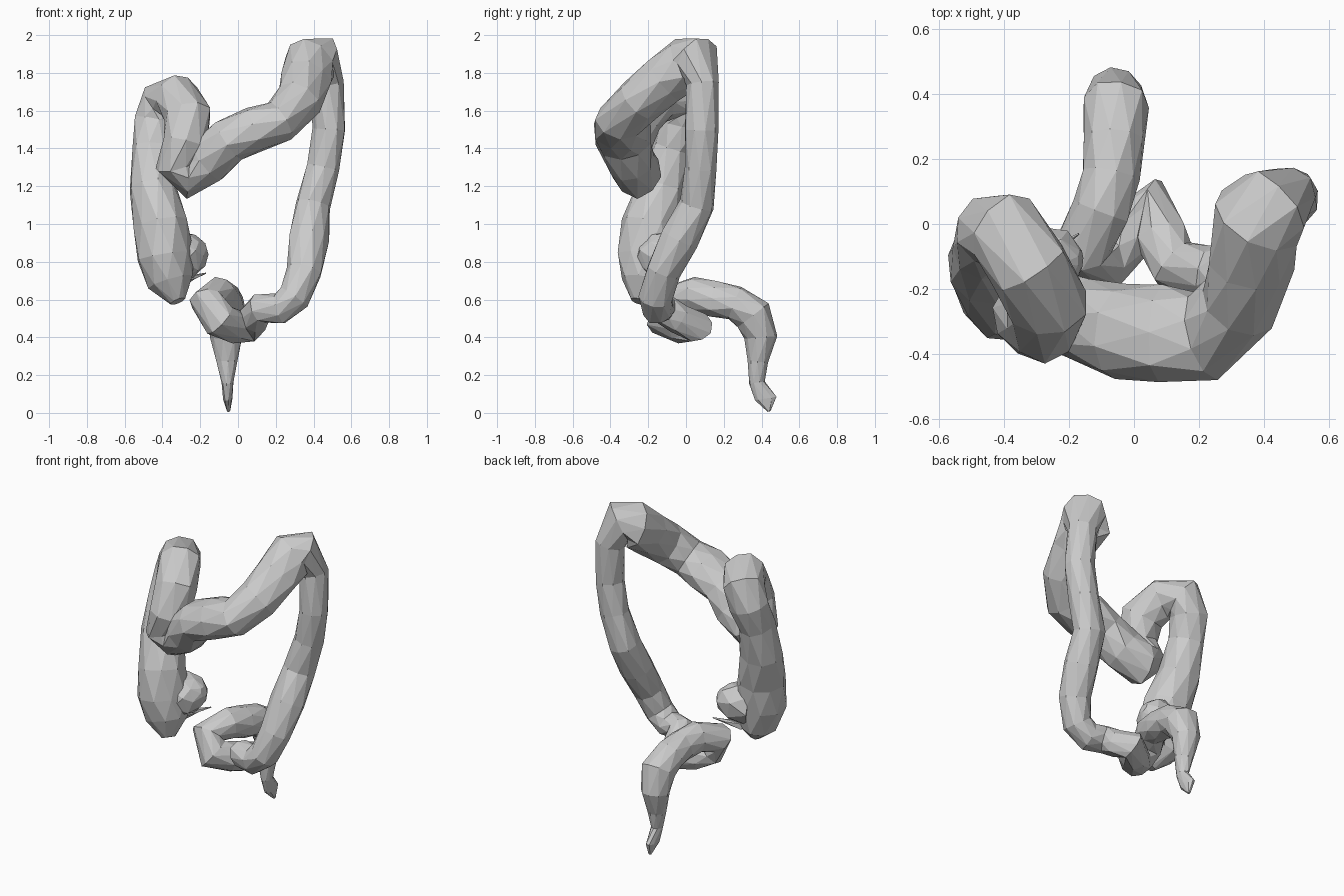
import bpy, bmesh, math, random
from mathutils import Vector, Quaternion

if "Cube" in bpy.data.objects:
    bpy.data.objects.remove(bpy.data.objects["Cube"])

random.seed(4)


def tube(name, stations, sides=9, jitter=0.06):
    """Low-poly tube swept through (x, y, z, radius[, y stretch]) stations."""
    pts = [Vector(s[:3]) for s in stations]
    bm = bmesh.new()
    rings = []
    prev_t = None
    normal = None
    for i, p in enumerate(pts):
        before = (p - pts[i - 1]).normalized() if i else Vector()
        after = (pts[i + 1] - p).normalized() if i < len(pts) - 1 else Vector()
        t = (before + after).normalized()
        if normal is None:
            normal = t.orthogonal().normalized()
        else:
            normal = prev_t.rotation_difference(t) @ normal
            normal = (normal - t * normal.dot(t)).normalized()
        prev_t = t
        stretch = stations[i][4] if len(stations[i]) > 4 else 1
        ring = []
        for k in range(sides):
            ang = 2 * math.pi * (k + 0.5 * (i % 2)) / sides
            r = stations[i][3] * (1.04 + random.uniform(-jitter, jitter))
            off = (Quaternion(t, ang) @ normal) * r
            off.y *= stretch
            ring.append(bm.verts.new(p + off))
        rings.append(ring)
    # Staggered triangles between neighbouring rings
    for i in range(len(rings) - 1):
        r0, r1 = rings[i], rings[i + 1]
        for k in range(sides):
            n = (k + 1) % sides
            if i % 2 == 0:
                bm.faces.new((r0[k], r0[n], r1[k]))
                bm.faces.new((r0[n], r1[n], r1[k]))
            else:
                bm.faces.new((r0[k], r0[n], r1[n]))
                bm.faces.new((r0[k], r1[n], r1[k]))
    bm.faces.new(rings[0])
    bm.faces.new(rings[-1])
    bmesh.ops.recalc_face_normals(bm, faces=bm.faces)
    mesh = bpy.data.meshes.new(name)
    bm.to_mesh(mesh)
    bm.free()
    ob = bpy.data.objects.new(name, mesh)
    bpy.context.collection.objects.link(ob)
    return ob


# Rising section, arching over at the top and dropping to the front
ascending = [
    (-.32, -.25, .59, .04), (-.36, -.22, .69, .12), (-.385, -.21, .83, .145),
    (-.41, -.19, 1.0, .14), (-.45, -.13, 1.2, .12), (-.455, -.07, 1.4, .105),
    (-.44, -.02, 1.54, .11), (-.40, -.02, 1.65, .12), (-.32, -.13, 1.67, .12),
    (-.265, -.24, 1.57, .12), (-.28, -.30, 1.43, .12)]

# Crossing section, climbing to the upper bend
transverse = [
    (-.32, -.28, 1.32, .12), (-.26, -.26, 1.27, .125), (-.16, -.29, 1.33, .125),
    (-.05, -.335, 1.44, .12, 1.2), (.09, -.34, 1.505, .12, 1.2),
    (.22, -.345, 1.55, .11, 1.2), (.32, -.25, 1.65, .12), (.36, -.12, 1.76, .125),
    (.375, .01, 1.85, .14)]

# Long falling section
descending = [
    (.43, .06, 1.875, .12), (.47, .09, 1.74, .085), (.485, .08, 1.5, .085),
    (.45, .08, 1.3, .085), (.395, .06, 1.1, .09), (.375, -.03, .92, .1),
    (.35, -.12, .75, .09), (.3, -.16, .61, .085)]

# Small loop at the bottom
sigmoid = [
    (.22, -.15, .55, .08), (.12, -.12, .555, .08), (.085, -.04, .50, .08),
    (.06, .055, .455, .08), (-.02, -.03, .46, .085), (-.1, -.11, .49, .095),
    (-.16, -.08, .59, .09), (-.1, .04, .625, .09), (-.07, .15, .605, .09)]

# Final bend, tapering to the base with a small flare
rectum = [
    (-.06, .26, .585, .09), (-.06, .36, .52, .1), (-.06, .40, .40, .085),
    (-.06, .38, .27, .052), (-.055, .375, .16, .03, 1.4),
    (-.055, .42, .075, .025, 2.4), (-.05, .44, .008, .008)]

tube("large_intestine", ascending + transverse + descending + sigmoid + rectum)

# Side pouch on the lower rising section, and its thin tail
tube("side_pouch", [(-.34, -.16, .83, .12), (-.26, -.12, .84, .12),
                    (-.2, -.11, .86, .085), (-.165, -.11, .87, .03)], sides=7)
tube("thin_tail", [(-.31, -.13, .69, .03), (-.23, -.07, .72, .012),
                   (-.17, -.03, .74, .003)], sides=5)
